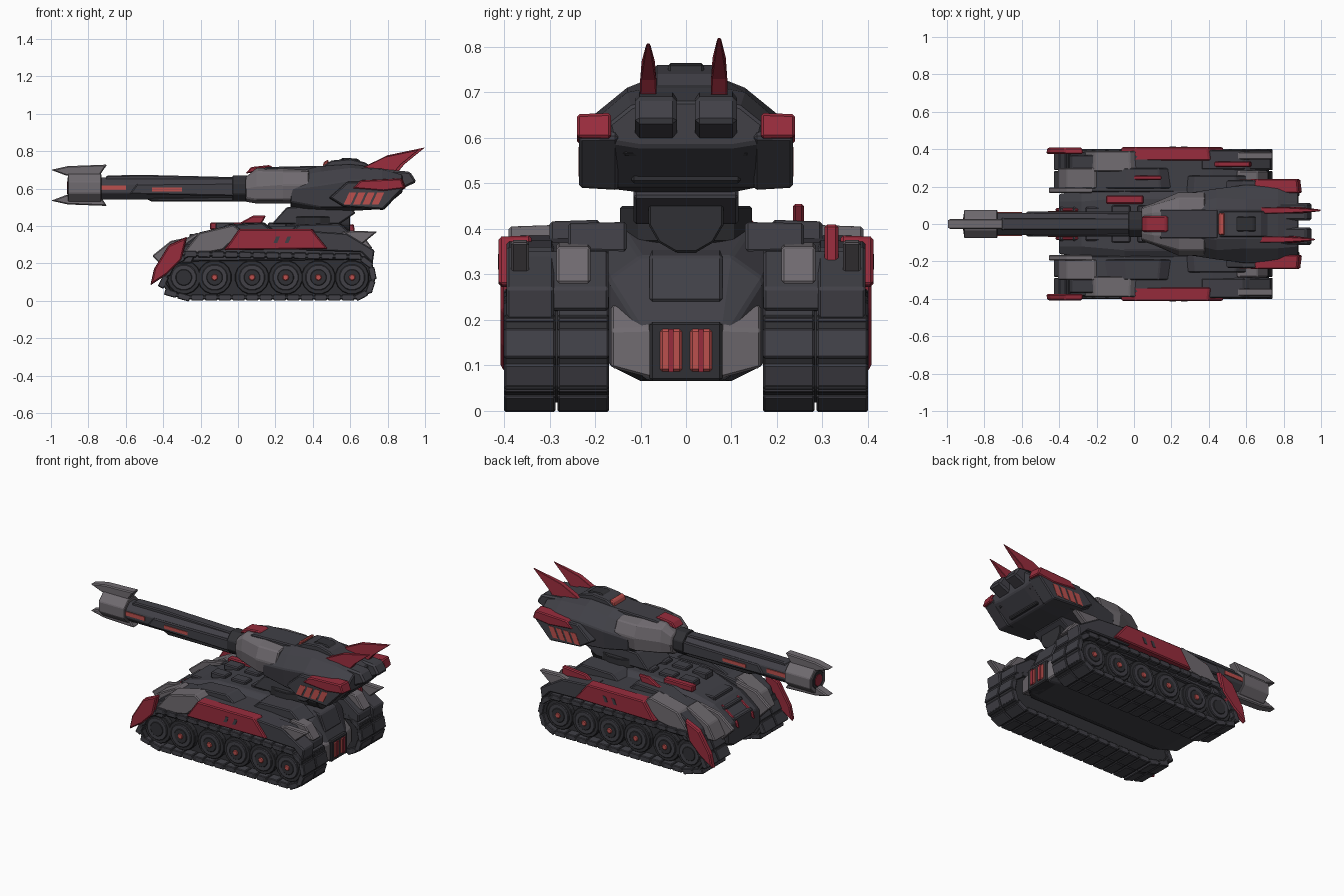
import bpy
import bmesh
import math
from mathutils import Matrix, Vector

default_cube = bpy.data.objects.get("Cube")
if default_cube:
    bpy.data.objects.remove(default_cube, do_unlink=True)

def make_material(name, *rgb):
    material = bpy.data.materials.new(name)
    material.use_nodes = True
    material.diffuse_color = (*rgb, 1)
    material.node_tree.nodes["Principled BSDF"].inputs["Base Color"].default_value = (*rgb, 1)
    return material

DARK = make_material("gunmetal", .052, .051, .062)
BLACK = make_material("track black", .03, .03, .035)
GRAY = make_material("warm gray", .16, .145, .16)
RED = make_material("armour red", .31, .025, .045)
GLOW = make_material("light red", .5, .08, .075)

def finish(name, mesh, material, mirror=False, bevel=.006):
    """Turn a bmesh into an object, mirrored across the centre line if wanted."""
    bmesh.ops.recalc_face_normals(mesh, faces=mesh.faces)
    data = bpy.data.meshes.new(name)
    mesh.to_mesh(data)
    mesh.free()
    data.materials.append(material)
    part = bpy.data.objects.new(name, data)
    bpy.context.collection.objects.link(part)
    if mirror:
        part.modifiers.new("Mirror", "MIRROR").use_axis = (False, True, False)
    if bevel:
        modifier = part.modifiers.new("Bevel", "BEVEL")
        modifier.width, modifier.segments = bevel, 1

def skin(mesh, rings):
    """Join equal rings of points into a closed solid."""
    rings = [[mesh.verts.new(point) for point in ring] for ring in rings]
    for first, second in zip(rings, rings[1:]):
        for i in range(len(first)):
            mesh.faces.new((first[i - 1], first[i], second[i], second[i - 1]))
    mesh.faces.new(rings[0])
    mesh.faces.new(rings[-1])

def plate(name, profile, y, material, mirror=True, inset=0, bevel=.006):
    """Side profile extruded across the width, with the outer end drawn in."""
    middle = sum((Vector(point) for point in profile), Vector((0, 0))) / len(profile)
    outer = [Vector(point).lerp(middle, inset) for point in profile]
    mesh = bmesh.new()
    skin(mesh, [[(a, y[0], b) for a, b in profile], [(a, y[1], b) for a, b in outer]])
    finish(name, mesh, material, mirror, bevel)

def centre_plate(name, profile, half, material):
    plate(name, profile, (-half, half), material, mirror=False)

def box(name, x, y, z, material, mirror=True, bevel=.006):
    plate(name, [(x[0], z[0]), (x[1], z[0]), (x[1], z[1]), (x[0], z[1])], y, material, mirror, bevel=bevel)

def loft(name, sections, material):
    """Symmetric body through half sections placed along x."""
    mesh = bmesh.new()
    skin(mesh, [[(x, y, z) for y, z in half] + [(x, -y, z) for y, z in reversed(half)] for x, half in sections])
    finish(name, mesh, material)

def disc(name, centre, axis, radius, depth, material, sides=16, mirror=False):
    mesh = bmesh.new()
    turn = Vector(axis).to_track_quat("Z", "Y").to_matrix().to_4x4()
    place = Matrix.Translation(centre) @ turn @ Matrix.Rotation(math.pi / sides, 4, "Z")
    bmesh.ops.create_cone(mesh, cap_ends=True, segments=sides, radius1=radius, radius2=radius, depth=depth, matrix=place)
    finish(name, mesh, material, mirror, bevel=.004)

def walk(path, count, shift):
    """Evenly spaced points and directions along a closed path."""
    edges = [(path[i - 1], path[i]) for i in range(len(path))]
    pitch = sum((b - a).length for a, b in edges) / count
    for i in range(count):
        distance = (i + shift) * pitch
        for a, b in edges:
            length = (b - a).length
            if distance <= length:
                yield a.lerp(b, distance / length), (b - a).normalized(), pitch
                break
            distance -= length

# Tracks: side body, then two overlapping layers of links around a closed path
track_path = [Vector(p) for p in ((-.28, .018), (.64, .018), (.7, .05), (.724, .12), (.71, .19),
                                  (.65, .235), (-.26, .25), (-.35, .2), (-.4, .1), (-.36, .04))]
plate("track_body", track_path, (.18, .345), BLACK)
for layer, shift, height, fill in (("track_pads", 0, .034, .9), ("track_joints", .5, .022, .8)):
    links = bmesh.new()
    for place, way, pitch in walk(track_path, 34, shift):
        turn = Matrix.Rotation(-math.atan2(way.y, way.x), 4, "Y")
        for across in (.226, .344):
            spot = Matrix.Translation((place.x, across, place.y))
            bmesh.ops.create_cube(links, matrix=spot @ turn @ Matrix.Diagonal((pitch * fill, .113, height, 1)))
    finish(layer, links, BLACK if shift else DARK, mirror=True, bevel=.004)

# Road wheels
for x in (-.29, -.125, .075, .255, .43, .61):
    for name, radius, y, material in (("wheel_tyre", .092, .35, BLACK), ("wheel_rim", .07, .36, DARK),
                                      ("wheel_recess", .045, .363, BLACK), ("wheel_hub", .017, .368, GLOW)):
        if x > -.2 or material != GLOW:
            disc(name, (x, y, .125), (0, 1, 0), radius, .05, material, mirror=True)

# Hull
low = [(.17, .1), (.1, .065)]
loft("hull", [(-.4, [(.12, .24), (.16, .22), (.16, .13), (.1, .1)]), (-.28, [(.12, .33), (.18, .3)] + low),
              (-.05, [(.14, .4), (.2, .36)] + low), (.45, [(.14, .4), (.2, .36)] + low),
              (.6, [(.1, .34), (.17, .29)] + low), (.68, [(.08, .19), (.1, .18), (.1, .08), (.08, .065)])], DARK)
plate("rear_flange", [(.5, .1), (.69, .07), (.69, .18), (.62, .25), (.5, .25)], (.075, .165), GRAY, inset=.24)
box("vent_frame", (.62, .7), (-.08, .08), (.065, .195), BLACK, mirror=False)
box("vent_light", (.69, .705), (.008, .058), (.085, .18), GLOW)
box("vent_bar", (.69, .709), (.027, .038), (.085, .18), RED, bevel=0)
centre_plate("rear_hatch", [(.5, .37), (.62, .34), (.66, .24), (.5, .24)], .08, DARK)
for x in (-.4, -.33, -.26):
    box("nose_step", (x, x + .12), (-.09, .09), (.14, .54 + x * .7), DARK, mirror=False)
plate("nose_light", [(-.42, .2), (-.41, .24), (-.3, .32), (-.29, .27)], (.066, .086), RED)

# Fenders and their raised covers
plate("fender", [(-.35, .21), (-.33, .27), (-.22, .35), (0, .385), (.42, .37), (.6, .35), (.71, .27), (.71, .22)],
      (.17, .37), DARK)
plate("fender_cover", [(-.18, .35), (-.05, .41), (.14, .42), (.22, .36)], (.19, .3), DARK, inset=.1)
plate("fender_nose", [(-.41, .2), (-.36, .29), (-.22, .365), (-.18, .34), (-.33, .2)], (.19, .3), GRAY)
plate("rear_cover", [(.26, .36), (.32, .41), (.55, .415), (.63, .35)], (.13, .26), DARK, inset=.08)
plate("rear_panel", [(.5, .28), (.56, .37), (.66, .36), (.72, .28)], (.21, .285), GRAY)
plate("rear_skirt", [(.36, .27), (.36, .375), (.58, .36), (.73, .27), (.72, .2), (.66, .26)], (.29, .395), DARK)
plate("front_guard", [(-.31, .24), (-.21, .365), (-.02, .41), (.03, .37), (-.08, .27), (-.25, .24)],
      (.28, .39), GRAY, inset=.04)
plate("inner_guard", [(-.46, .24), (-.36, .32), (-.22, .35), (-.26, .24), (-.36, .14)], (.165, .195), GRAY)
plate("side_armour", [(-.08, .27), (0, .385), (.4, .385), (.49, .275)], (.34, .412), RED, inset=.04)
for x in (.19, .25):
    plate("side_slot", [(x, .31), (x + .015, .345), (x + .035, .345), (x + .02, .31)], (.4, .414), DARK, bevel=0)
plate("front_fin", [(-.47, .08), (-.45, .17), (-.37, .3), (-.27, .345), (-.3, .22), (-.38, .14)],
      (.375, .408), RED, inset=.06)
plate("fin_mount", [(-.36, .2), (-.28, .3), (-.2, .3), (-.25, .2)], (.34, .385), DARK)
plate("rear_fin", [(.52, .35), (.6, .375), (.745, .37), (.66, .3), (.56, .29)], (.345, .385), GRAY)
plate("rear_red_strip", [(.42, .36), (.46, .395), (.62, .41), (.63, .3)], (.305, .335), RED, mirror=False)
plate("deck_wedge", [(-.02, .4), (.08, .455), (.15, .455), (.12, .4)], (.235, .26), RED, mirror=False)
box("deck_light", (-.15, .05), (.108, .152), (.38, .418), RED, mirror=False)
for x in (-.12, .02, .16):
    box("deck_block", (x, x + .1), (.03, .1), (.38, .418), DARK)

# Turret mount
disc("turret_ring", (.4, 0, .41), (0, 0, 1), .15, .08, BLACK, sides=12)
disc("turret_pivot", (.52, 0, .43), (1, 0, 0), .085, .16, BLACK, sides=12)
centre_plate("turret_neck", [(.18, .41), (.26, .5), (.58, .52), (.63, .47), (.54, .41)], .115, DARK)

# Turret shell: gray collar in front, dark body behind
loft("turret_collar", [(.04, [(.05, .66), (.08, .65), (.09, .6), (.08, .55), (.05, .53)]),
                       (.1, [(.06, .71), (.1, .69), (.11, .61), (.1, .54), (.05, .52)]),
                       (.24, [(.07, .71), (.14, .69), (.17, .62), (.16, .54), (.06, .52)]),
                       (.38, [(.07, .7), (.14, .69), (.17, .62), (.15, .54), (.06, .52)])], GRAY)
loft("turret_body", [(.28, [(.06, .69), (.1, .66), (.165, .6), (.16, .53), (.08, .49)]),
                     (.44, [(.08, .72), (.14, .69), (.19, .62), (.17, .5), (.08, .48)]),
                     (.6, [(.08, .73), (.13, .71), (.21, .645), (.2, .5), (.1, .48)]),
                     (.77, [(.08, .71), (.13, .7), (.2, .64), (.19, .49), (.1, .49)]),
                     (.88, [(.08, .68), (.12, .67), (.17, .63), (.16, .59), (.1, .58)])], DARK)
centre_plate("collar_roof", [(.12, .69), (.15, .715), (.45, .722), (.45, .68)], .078, DARK)
centre_plate("roof_hump", [(.42, .7), (.5, .75), (.6, .76), (.68, .74), (.75, .69)], .07, DARK)
centre_plate("roof_hatch", [(.54, .75), (.56, .765), (.64, .76), (.66, .74)], .04, BLACK)
centre_plate("roof_light", [(.45, .71), (.46, .745), (.485, .755), (.48, .71)], .06, GLOW)
centre_plate("collar_crest", [(.04, .68), (.07, .715), (.17, .726), (.2, .7)], .042, RED)
plate("roof_pod", [(.62, .68), (.7, .71), (.92, .69), (.955, .635), (.88, .6), (.7, .61)], (.02, .112), DARK, bevel=.01)
plate("side_pod", [(.48, .55), (.58, .64), (.86, .64), (.89, .6), (.78, .485), (.56, .5)], (.15, .235), DARK, inset=.06)
plate("side_cap", [(.6, .6), (.65, .645), (.88, .655), (.9, .6), (.78, .585)], (.165, .24), RED, inset=.07)
for x in (.565, .615, .665, .715):
    plate("side_light", [(x, .515), (x + .03, .58), (x + .067, .58), (x + .037, .515)], (.2, .237), GLOW, bevel=0)
box("rear_sill", (.76, .86), (-.14, .14), (.56, .6), BLACK, mirror=False)
box("rear_ledge", (.72, .8), (-.12, .12), (.5, .53), BLACK, mirror=False)

# Tail fins tapering to a point, one slightly shorter than the other
fin_shape = [(.67, .715, .016), (.8, .778, .015), (1, .82, .004), (.89, .73, .017), (.84, .67, .018)]
for name, y, size in (("left_tail_fin", .073, 1), ("right_tail_fin", -.083, .9)):
    fin = bmesh.new()
    skin(fin, [[(.68 + (x - .68) * size, y + side * half, .7 + (z - .7) * size) for x, z, half in fin_shape]
               for side in (-1, 1)])
    finish(name, fin, RED, bevel=.002)

# Gun barrel
along = (1, 0, 0)
disc("barrel", (-.33, 0, .6), along, .064, .84, DARK, sides=8)
disc("barrel_root", (.02, 0, .6), along, .075, .1, BLACK, sides=8)
centre_plate("barrel_rail", [(-.72, .64), (-.7, .67), (-.5, .673), (.02, .66), (.02, .64)], .032, DARK)
plate("barrel_cheek", [(-.58, .57), (-.54, .625), (-.02, .63), (-.02, .56)], (.04, .066), DARK)
centre_plate("barrel_keel", [(-.5, .55), (-.46, .53), (0, .53), (0, .56)], .035, BLACK)
box("barrel_light_front", (-.74, -.6), (.04, .064), (.592, .616), GLOW, bevel=0)
box("barrel_light_rear", (-.46, -.3), (.05, .07), (.585, .605), GLOW, bevel=0)

# Muzzle with a prong above and below
for name, x, radius, depth, material in (("muzzle", -.82, .08, .18, GRAY), ("muzzle_bore", -.86, .06, .104, BLACK),
                                         ("muzzle_light", -.86, .04, .108, RED)):
    disc(name, (x, 0, .605), along, radius, depth, material, sides=8)
prong = [(-1, .7), (-.91, .72), (-.7, .728), (-.74, .67), (-.92, .67)]
centre_plate("upper_prong", prong, .027, GRAY)
centre_plate("lower_prong", [(x, 1.235 - z) for x, z in prong], .027, GRAY)
